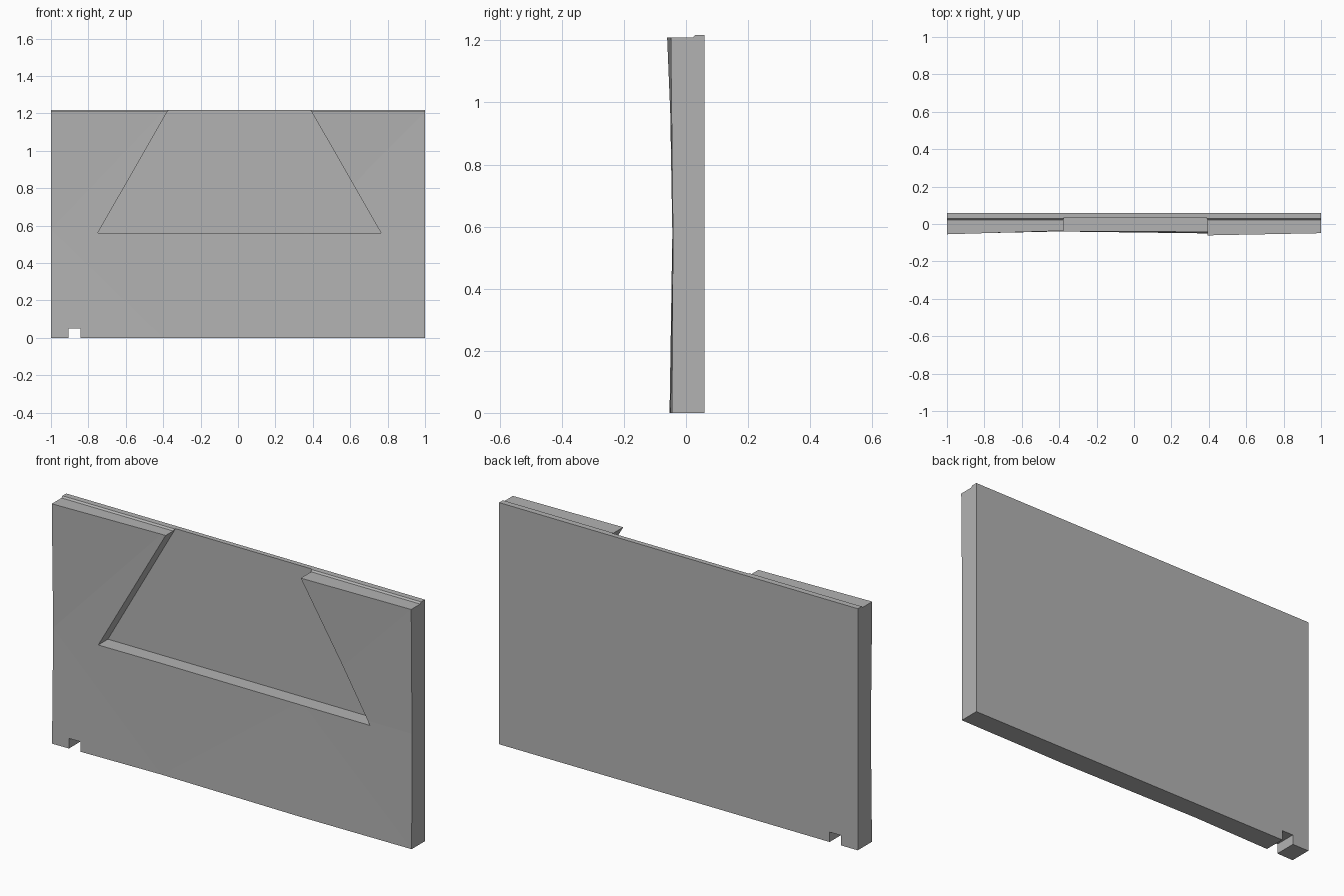
import bpy, bmesh

cube = bpy.data.objects.get("Cube")
if cube:
    bpy.data.objects.remove(cube, do_unlink=True)

# One plain grey for the whole slab
grey = bpy.data.materials.new("plain grey")
grey.use_nodes = True
colour = (0.45, 0.45, 0.45, 1)
grey.diffuse_color = colour
grey.node_tree.nodes["Principled BSDF"].inputs["Base Color"].default_value = colour


def loft(name, sections):
    """Join equal-length point loops into a closed solid."""
    bm = bmesh.new()
    loops = [[bm.verts.new(p) for p in s] for s in sections]
    n = len(loops[0])
    for a, b in zip(loops, loops[1:]):
        for i in range(n):
            j = (i + 1) % n
            bm.faces.new((a[i], a[j], b[j], b[i]))
    bm.faces.new(loops[0])
    bm.faces.new(loops[-1])
    bmesh.ops.recalc_face_normals(bm, faces=bm.faces)
    bmesh.ops.triangulate(bm, faces=bm.faces)
    mesh = bpy.data.meshes.new(name)
    bm.to_mesh(mesh)
    bm.free()
    mesh.materials.append(grey)
    ob = bpy.data.objects.new(name, mesh)
    bpy.context.collection.objects.link(ob)
    return ob


def prism(name, outline, y0, y1):
    return loft(name, [[(x, y, z) for x, z in outline] for y in (y0, y1)])


# Slab: slightly warped front, flat back, small step along the top edge
BACK, TOP, LIP = 0.06, 1.218, 1.21
# column x: front depth at the bottom, middle and top
columns = {
    -1.0: (-0.053, -0.044, -0.055),
    -0.4: (-0.040, -0.039, -0.037),
    0.38: (-0.050, -0.042, -0.061),
    1.0: (-0.045, -0.042, -0.049),
}
sections = []
for x, (low, mid, high) in columns.items():
    sections.append([(x, BACK, 0), (x, BACK, TOP), (x, 0.03, TOP),
                     (x, 0.022, LIP), (x, high, LIP), (x, mid, 0.58), (x, low, 0)])
panel = loft("wall_panel", sections)

# Cutters: trapezoid recess open at the top, and a small slot through the foot
recess = prism("recess_cutter",
               [(-0.75, 0.56), (0.765, 0.56), (0.341, 1.3), (-0.326, 1.3)], -0.3, 0.035)
slot = prism("slot_cutter",
             [(-0.907, -0.1), (-0.843, -0.1), (-0.843, 0.05), (-0.907, 0.05)], -0.3, 0.3)

bpy.context.view_layer.objects.active = panel
for cutter in (recess, slot):
    cutter.hide_render = True
    mod = panel.modifiers.new(cutter.name, "BOOLEAN")
    mod.operation = "DIFFERENCE"
    mod.solver = "EXACT"
    mod.object = cutter
    bpy.ops.object.modifier_apply(modifier=mod.name)
    bpy.data.objects.remove(cutter, do_unlink=True)
